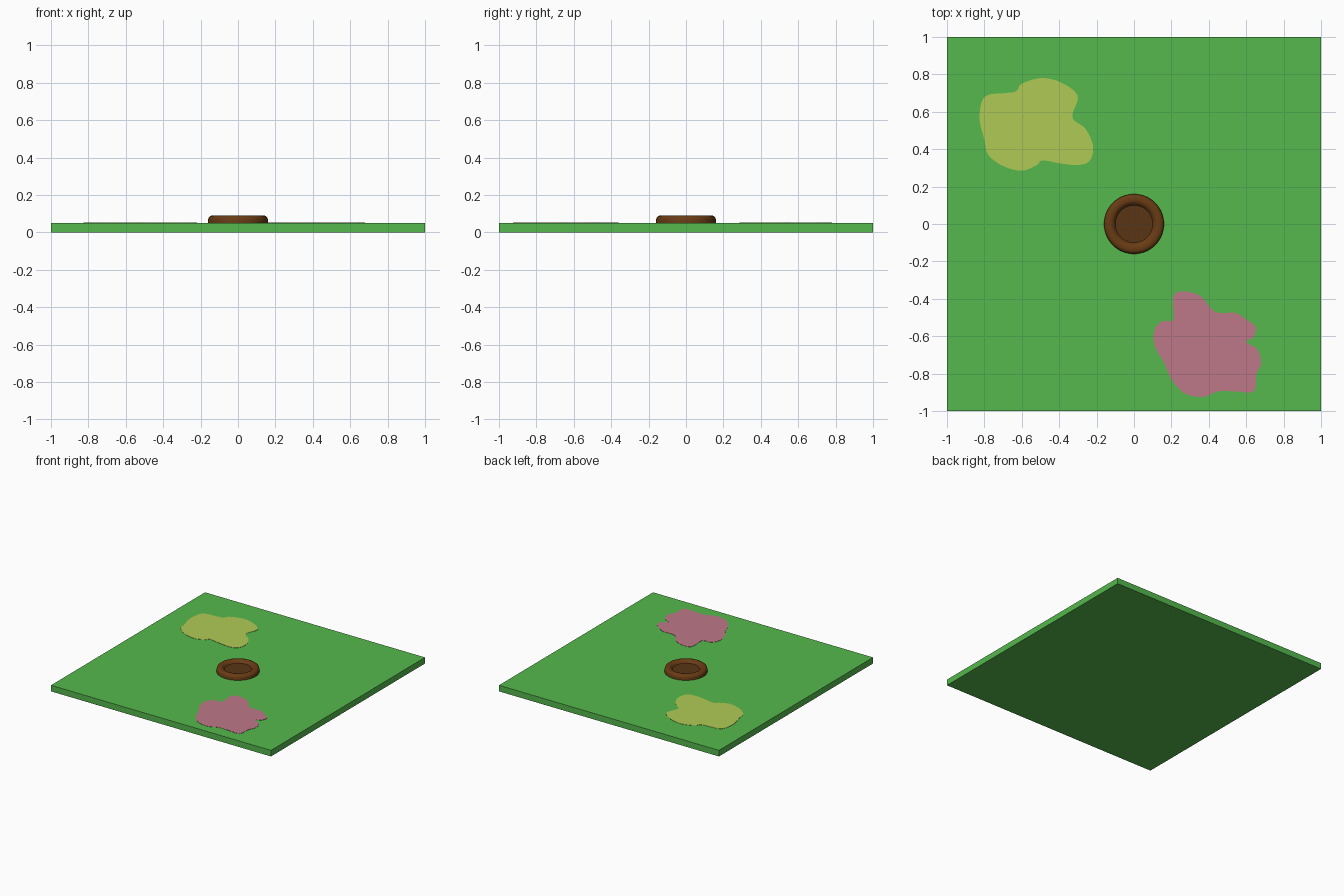
import bpy, bmesh, math
from mathutils import Vector

if "Cube" in bpy.data.objects:
    bpy.data.objects.remove(bpy.data.objects["Cube"])


def material(name, rgb):
    m = bpy.data.materials.new(name)
    m.diffuse_color = (*rgb, 1)
    m.use_nodes = True
    m.node_tree.nodes["Principled BSDF"].inputs["Base Color"].default_value = m.diffuse_color
    return m


GRASS = material("grass green", (0.09, 0.48, 0.075))
YELLOW = material("yellow green", (0.434, 0.60, 0.09))
PINK = material("dusty pink", (0.515, 0.188, 0.242))
SOIL = material("soil brown", (0.141, 0.045, 0.007))
DARK_SOIL = material("dark soil", (0.10, 0.036, 0.008))


def finish(bm, name, *mats):
    bmesh.ops.recalc_face_normals(bm, faces=bm.faces)
    me = bpy.data.meshes.new(name)
    bm.to_mesh(me)
    bm.free()
    for m in mats:
        me.materials.append(m)
    ob = bpy.data.objects.new(name, me)
    bpy.context.collection.objects.link(ob)
    return ob


def smooth_loop(pts, steps=5):
    """Closed Catmull-Rom curve through the points."""
    p = [Vector(q) for q in pts]
    n, out = len(p), []
    for i in range(n):
        a, b, c, d = p[i - 1], p[i], p[(i + 1) % n], p[(i + 2) % n]
        for s in range(steps):
            t = s / steps
            out.append(0.5 * (2 * b + (c - a) * t + (2 * a - 5 * b + 4 * c - d) * t * t
                              + (3 * b - a - 3 * c + d) * t ** 3))
    return out


def patch(name, pts, mat, z=0.05, thick=0.002):
    bm = bmesh.new()
    f = bm.faces.new([bm.verts.new((q.x, q.y, z)) for q in smooth_loop(pts)])
    r = bmesh.ops.extrude_face_region(bm, geom=[f])
    top = [v for v in r["geom"] if isinstance(v, bmesh.types.BMVert)]
    bmesh.ops.translate(bm, verts=top, vec=(0, 0, thick))
    bmesh.ops.triangulate(bm, faces=[f for f in bm.faces if len(f.verts) > 4])
    return finish(bm, name, mat)


# lawn slab
bm = bmesh.new()
bmesh.ops.create_cube(bm, size=1)
bmesh.ops.scale(bm, vec=(2, 2, 0.05), verts=bm.verts)
bmesh.ops.translate(bm, vec=(0, 0, 0.025), verts=bm.verts)
finish(bm, "lawn_slab", GRASS)

# flower patches painted on the lawn
patch("yellow_patch", [
    (-.78, .69), (-.69, .70), (-.63, .71), (-.60, .75), (-.50, .78), (-.41, .765),
    (-.33, .72), (-.30, .67), (-.33, .57), (-.26, .51), (-.22, .42), (-.235, .34),
    (-.30, .315), (-.40, .325), (-.49, .34), (-.52, .315), (-.60, .285), (-.70, .31),
    (-.78, .37), (-.80, .45), (-.825, .555), (-.815, .65)], YELLOW)
patch("pink_patch", [
    (.21, -.39), (.26, -.36), (.355, -.385), (.435, -.47), (.54, -.475), (.60, -.51),
    (.65, -.55), (.64, -.605), (.60, -.63), (.66, -.67), (.68, -.745), (.655, -.80),
    (.64, -.895), (.54, -.895), (.45, -.895), (.37, -.925), (.27, -.905), (.20, -.83),
    (.16, -.74), (.11, -.65), (.11, -.565), (.15, -.52), (.21, -.51)], PINK)

# round soil mound with a raised, rounded rim and a sunken floor
profile = [(.16, .05), (.16, .068), (.157, .079), (.150, .087), (.140, .09),
           (.125, .09), (.115, .087), (.107, .079), (.10, .07)]
N = 64
bm = bmesh.new()
rings = [[bm.verts.new((r * math.cos(2 * math.pi * i / N), r * math.sin(2 * math.pi * i / N), z))
          for i in range(N)] for r, z in profile]
for lo, hi in zip(rings, rings[1:]):
    for i in range(N):
        j = (i + 1) % N
        bm.faces.new((lo[i], lo[j], hi[j], hi[i]))
floor = bm.faces.new(rings[-1])
floor.material_index = 1
bm.faces.new(rings[0][::-1])
mound = finish(bm, "soil_mound", SOIL, DARK_SOIL)
bpy.context.view_layer.objects.active = mound
mound.select_set(True)
bpy.ops.object.shade_smooth_by_angle(angle=math.radians(35))
